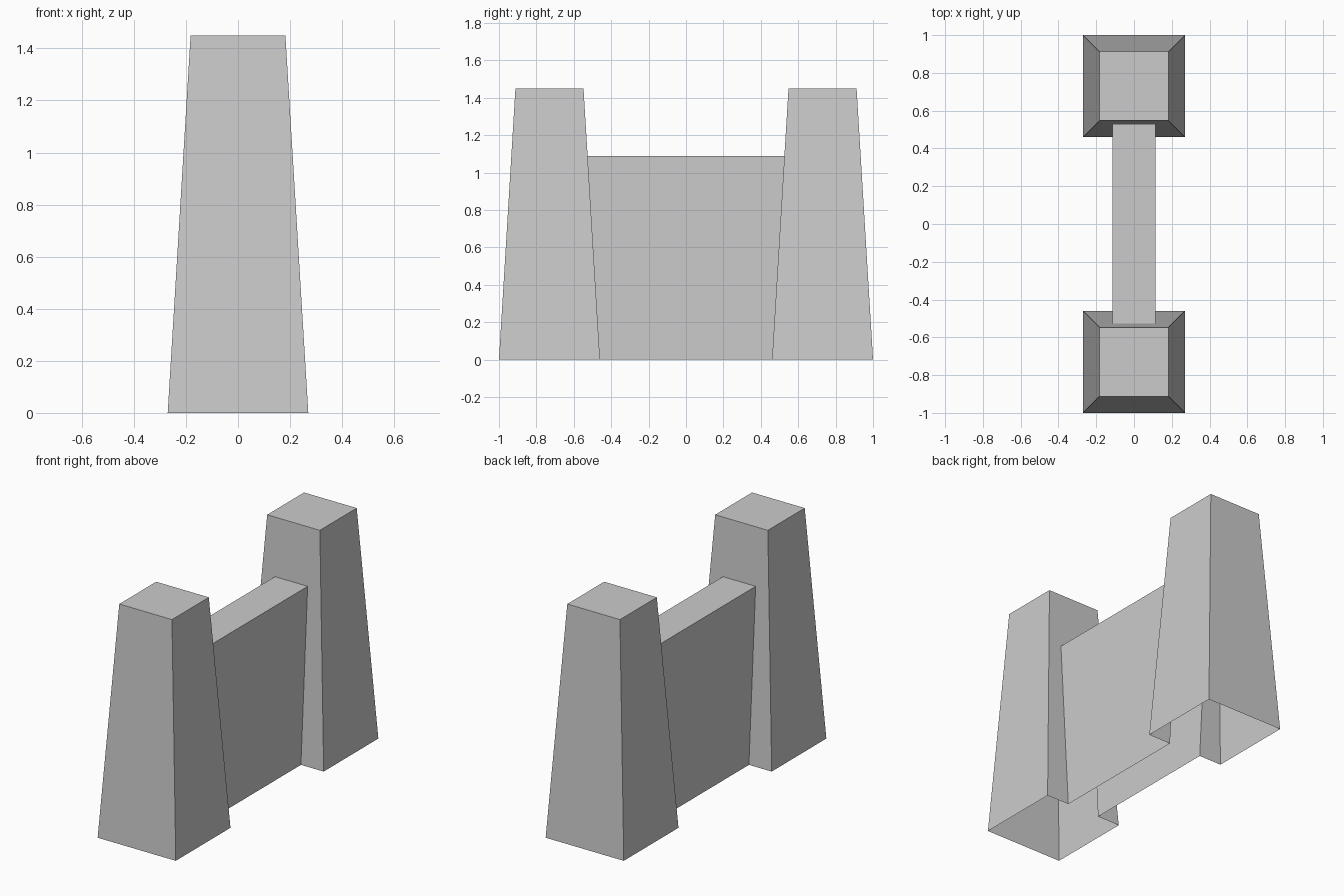
import bpy, bmesh
from mathutils import Vector

old = bpy.data.objects.get("Cube")
if old:
    bpy.data.objects.remove(old, do_unlink=True)

HEIGHT, BASE, TOP, CENTRE = 1.45, 0.27, 0.182, 0.73
WALL_HALF, WALL_TOP = 0.113, 1.09

stone = bpy.data.materials.new("grey stone")
stone.use_nodes = True
colour = (0.6, 0.6, 0.6, 1)
stone.diffuse_color = colour
stone.node_tree.nodes["Principled BSDF"].inputs["Base Color"].default_value = colour


def half_width(z):
    return BASE + (TOP - BASE) * z / HEIGHT


def inner_y(z):
    return CENTRE - half_width(z)


def build(name, faces):
    """Make an object from polygons, joining shared corners."""
    bm = bmesh.new()
    for points in faces:
        bm.faces.new([bm.verts.new(p) for p in points])
    bmesh.ops.remove_doubles(bm, verts=bm.verts, dist=0.0001)
    mesh = bpy.data.meshes.new(name)
    bm.to_mesh(mesh)
    bm.free()
    mesh.materials.append(stone)
    obj = bpy.data.objects.new(name, mesh)
    bpy.context.collection.objects.link(obj)
    return obj


def ring(z):
    w = half_width(z)
    return [Vector((sx * w, CENTRE + sy * w, z))
            for sx, sy in ((-1, -1), (1, -1), (1, 1), (-1, 1))]


# Outline of the wall where it meets a tower, open at the ground
def wall_outline(side):
    return [Vector((x, side * inner_y(z), z)) for x, z in
            ((-WALL_HALF, 0), (-WALL_HALF, WALL_TOP),
             (WALL_HALF, WALL_TOP), (WALL_HALF, 0))]


# Tapered hollow towers, with an opening where the wall joins
low, high = ring(0), ring(HEIGHT)
tower_faces = [high]
for i in range(1, 4):
    j = (i + 1) % 4
    tower_faces.append([low[i], low[j], high[j], high[i]])
tower_faces.append([low[0]] + wall_outline(1) + [low[1], high[1], high[0]])

back_tower = build("back_tower", tower_faces)
front_tower = build("front_tower", [[Vector((p.x, -p.y, p.z)) for p in reversed(f)]
                                    for f in tower_faces])

# Connecting wall, open underneath
a, b = wall_outline(-1), wall_outline(1)
build("connecting_wall", [[a[i], a[i + 1], b[i + 1], b[i]] for i in range(3)])
